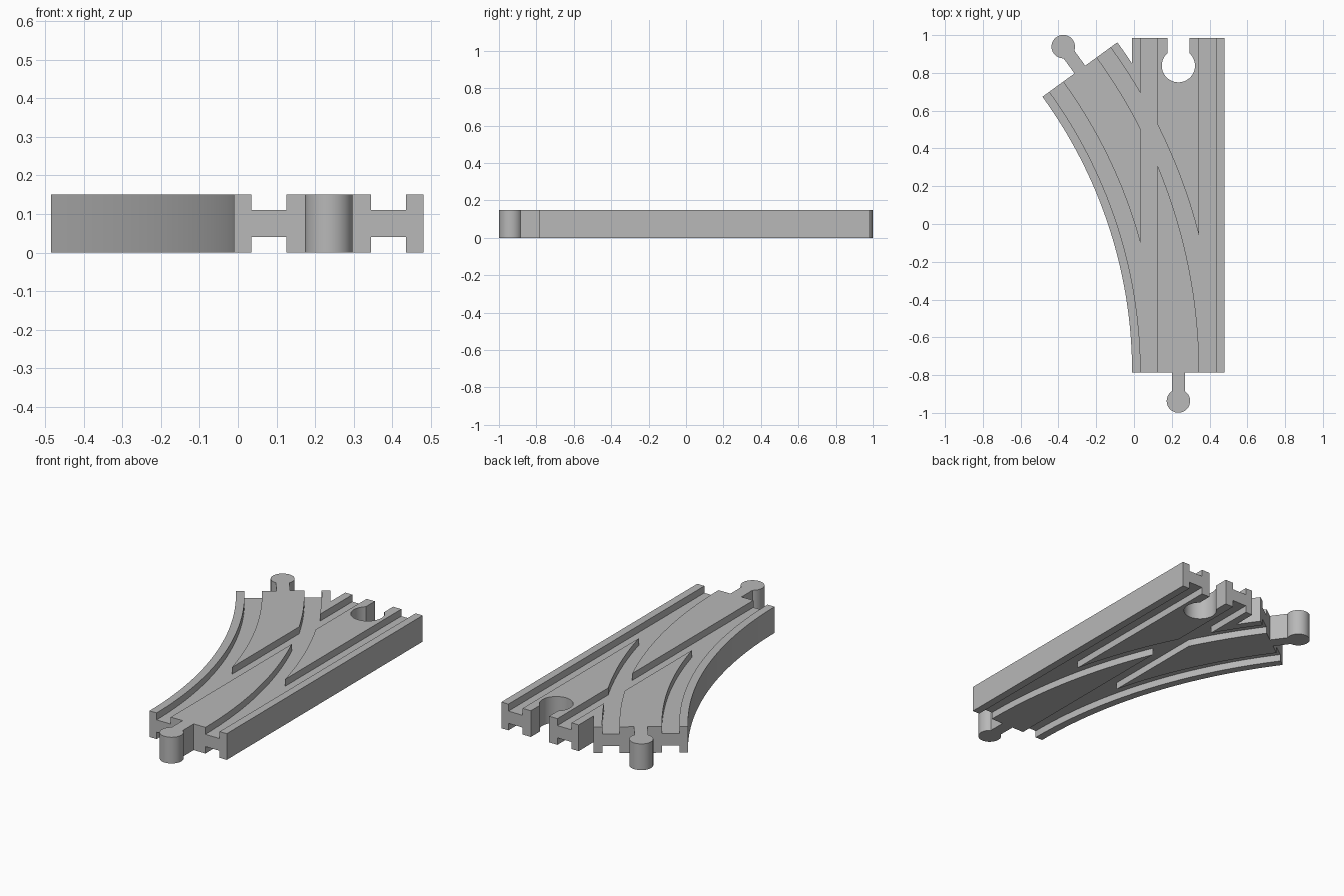
import bpy, bmesh
from math import sin, cos, pi, radians, asin, acos
from mathutils import Vector

cube = bpy.data.objects.get("Cube")
if cube:
    bpy.data.objects.remove(cube, do_unlink=True)

# Main dimensions
MID, HALF, HEIGHT = 0.235, 0.245, 0.15
FRONT, BACK = -0.787, 0.985
RADIUS, TURN = 2.73, radians(36)
GROOVE_IN, GROOVE_OUT, DEPTH = 0.11, 0.2, 0.04

wood = bpy.data.materials.new("plain grey")
wood.use_nodes = True
wood.diffuse_color = (0.48, 0.48, 0.48, 1)
wood.node_tree.nodes["Principled BSDF"].inputs["Base Color"].default_value = wood.diffuse_color


def on_curve(offset, angle):
    """Point on the branch line, shifted sideways from its middle."""
    r = RADIUS + offset
    return Vector((MID - RADIUS + r * cos(angle), FRONT + r * sin(angle)))


def arc(offset, start, stop, steps=48):
    return [on_curve(offset, start + (stop - start) * i / steps) for i in range(steps + 1)]


def keyhole(origin, heading, reach, neck, radius, socket=False):
    """Outline of a round connector with a straight neck, right side to left."""
    forward = Vector((cos(heading), sin(heading)))
    right = Vector((forward.y, -forward.x))
    origin = Vector(origin)
    opening = asin(neck / radius)
    start = -opening if socket else opening - pi
    stop = opening - 2 * pi if socket else pi - opening
    centre = origin + forward * reach
    points = [origin + right * neck]
    for i in range(41):
        a = heading + start + (stop - start) * i / 40
        points.append(centre + radius * Vector((cos(a), sin(a))))
    return points + [origin - right * neck]


def prism(name, outline, bottom, top):
    bm = bmesh.new()
    face = bm.faces.new([bm.verts.new((p[0], p[1], bottom)) for p in outline])
    grown = bmesh.ops.extrude_face_region(bm, geom=[face])["geom"]
    verts = [g for g in grown if isinstance(g, bmesh.types.BMVert)]
    bmesh.ops.translate(bm, verts=verts, vec=(0, 0, top - bottom))
    bmesh.ops.recalc_face_normals(bm, faces=bm.faces)
    mesh = bpy.data.meshes.new(name)
    bm.to_mesh(mesh)
    bm.free()
    mesh.materials.append(wood)
    obj = bpy.data.objects.new(name, mesh)
    bpy.context.collection.objects.link(obj)
    return obj


# Outline of the straight track and the branch, with pegs and socket
left, right = MID - HALF, MID + HALF
fork = acos((RADIUS - HALF) / (RADIUS + HALF))
outline = [(left, FRONT)]
outline += keyhole((MID, FRONT), -pi / 2, 0.15, 0.035, 0.062)
outline += [(right, FRONT), (right, BACK)]
outline += keyhole((MID, BACK), pi / 2, -0.147, 0.058, 0.088, socket=True)
outline += [(left, BACK)]
outline += arc(HALF, fork, TURN, 12)
outline += keyhole(on_curve(0, TURN), TURN + pi / 2, 0.15, 0.035, 0.062)
outline += arc(-HALF, TURN, 0)[:-1]
track = prism("switch_track", outline, 0, HEIGHT)

# Wheel grooves of both lines, on the top and the underside
EXTRA = 0.04
strips = []
for inner, outer in ((-GROOVE_OUT, -GROOVE_IN), (GROOVE_IN, GROOVE_OUT)):
    a, b = MID + inner, MID + outer
    strips.append([(a, FRONT - EXTRA), (b, FRONT - EXTRA), (b, BACK + EXTRA), (a, BACK + EXTRA)])
    strips.append([(a, FRONT - EXTRA), (b, FRONT - EXTRA)]
                  + arc(outer, 0, TURN + 0.015) + arc(inner, TURN + 0.015, 0))

bpy.context.view_layer.objects.active = track
for strip in strips:
    for low, high in ((-EXTRA, DEPTH), (HEIGHT - DEPTH, HEIGHT + EXTRA)):
        cutter = prism("groove_cutter", strip, low, high)
        cutter.hide_render = True
        mod = track.modifiers.new("groove", "BOOLEAN")
        mod.operation = "DIFFERENCE"
        mod.solver = "EXACT"
        mod.object = cutter
        bpy.ops.object.modifier_apply(modifier=mod.name)
        bpy.data.objects.remove(cutter, do_unlink=True)

# Smooth the curved walls, keep the edges crisp
bpy.ops.object.select_all(action="DESELECT")
track.select_set(True)
bpy.ops.object.shade_smooth_by_angle(angle=radians(30))
